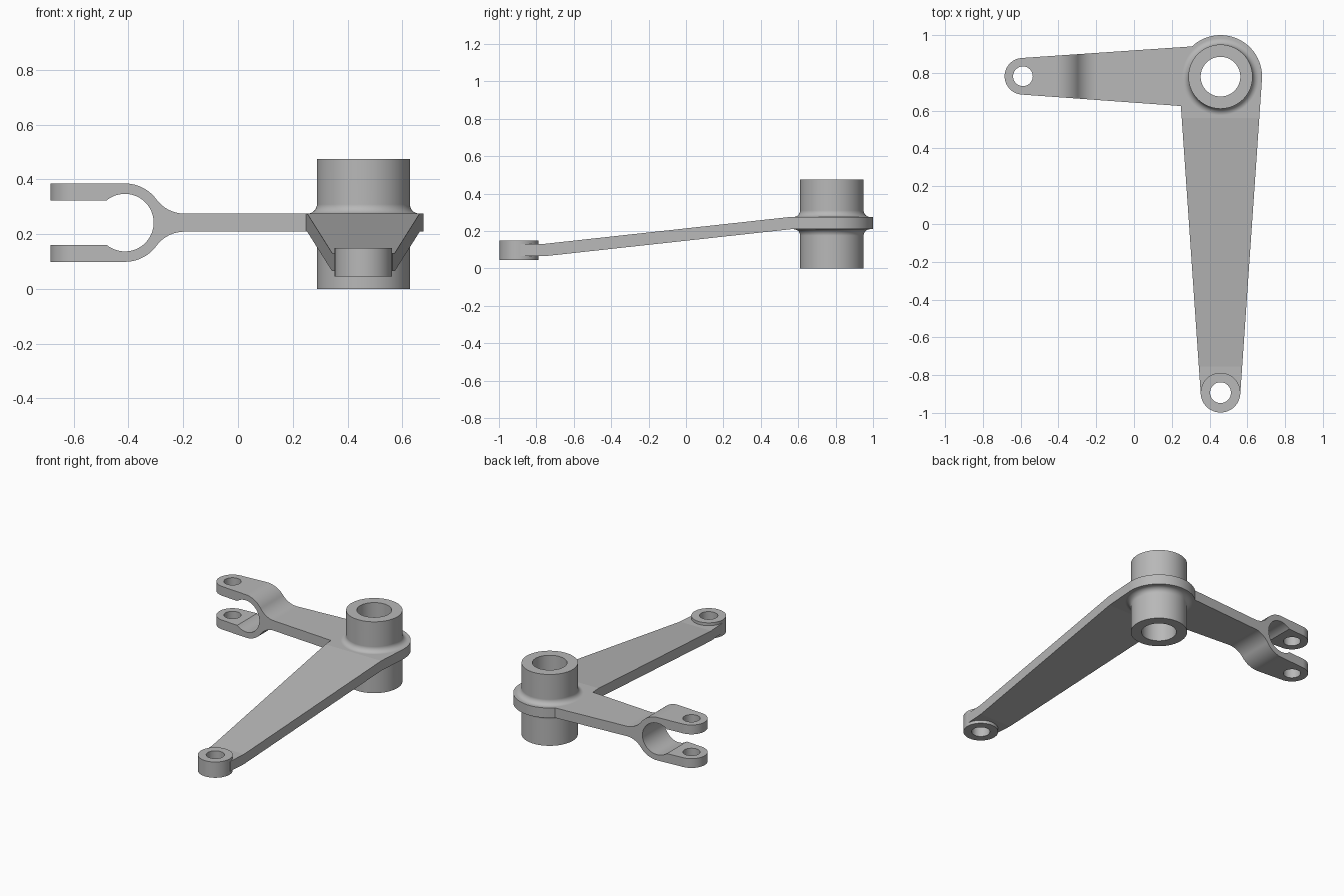
import bpy, bmesh
from math import sin, cos, pi, radians, asin, atan2, hypot
from mathutils import Matrix, Vector

if "Cube" in bpy.data.objects:
    bpy.data.objects.remove(bpy.data.objects["Cube"], do_unlink=True)

SEG = 96
HUB, LONG_END, FORK_END = (0.458, 0.78), (0.458, -0.893), (-0.588, 0.782)
LOW, HIGH = 0.209, 0.275          # plate faces
MID = (LOW + HIGH) / 2

metal = bpy.data.materials.new("plain grey metal")
metal.use_nodes = True
grey = (0.48, 0.48, 0.48, 1)
metal.diffuse_color = grey
metal.node_tree.nodes["Principled BSDF"].inputs["Base Color"].default_value = grey


def finish(bm, name):
    bmesh.ops.recalc_face_normals(bm, faces=bm.faces[:])
    mesh = bpy.data.meshes.new(name)
    bm.to_mesh(mesh)
    bm.free()
    mesh.materials.append(metal)
    obj = bpy.data.objects.new(name, mesh)
    bpy.context.collection.objects.link(obj)
    return obj


def add_cylinder(bm, centre, r, z0, z1):
    bmesh.ops.create_cone(bm, cap_ends=True, segments=SEG, radius1=r, radius2=r, depth=z1 - z0,
                          matrix=Matrix.Translation((*centre, (z0 + z1) / 2)))


def cylinder(name, centre, r, z0, z1):
    bm = bmesh.new()
    add_cylinder(bm, centre, r, z0, z1)
    return finish(bm, name)


def tapered_outline(name, c1, r1, c2, r2):
    """Tall prism wrapped around two circles."""
    bm = bmesh.new()
    add_cylinder(bm, c1, r1, -0.2, 0.7)
    add_cylinder(bm, c2, r2, -0.2, 0.7)
    hull = bmesh.ops.convex_hull(bm, input=bm.verts[:])
    loose = set(hull["geom_interior"]) | set(hull["geom_unused"])
    bmesh.ops.delete(bm, geom=[v for v in loose if isinstance(v, bmesh.types.BMVert)], context='VERTS')
    flat = [f for f in bm.faces if len({round(v.co.z, 3) for v in f.verts}) == 1]
    inner = [f for f in flat if -0.19 < f.calc_center_median().z < 0.69]
    bmesh.ops.delete(bm, geom=inner, context='FACES')
    bmesh.ops.dissolve_limit(bm, angle_limit=0.001, verts=bm.verts[:], edges=bm.edges[:])
    return finish(bm, name)


def extrusion(name, points, direction):
    bm = bmesh.new()
    face = bm.faces.new([bm.verts.new(p) for p in points])
    new = bmesh.ops.extrude_face_region(bm, geom=[face])["geom"]
    bmesh.ops.translate(bm, vec=Vector(direction), verts=[v for v in new if isinstance(v, bmesh.types.BMVert)])
    return finish(bm, name)


def arc(cx, cz, r, a0, a1, n):
    return [(cx + r * cos(a0 + (a1 - a0) * i / n), cz + r * sin(a0 + (a1 - a0) * i / n))
            for i in range(n + 1)]


def combine(target, tool, operation):
    mod = target.modifiers.new(operation, 'BOOLEAN')
    mod.operation, mod.solver, mod.object = operation, 'EXACT', tool
    bpy.context.view_layer.objects.active = target
    bpy.ops.object.modifier_apply(modifier=mod.name)
    bpy.data.objects.remove(tool, do_unlink=True)


# Long arm with the hub disc: side profile trimmed to the tapered outline
drop = 0.144
upper = [(1.1, HIGH), (0.56, HIGH), (-0.755, HIGH - drop), (-0.886, HIGH - drop)]
lower = [(y, z - (HIGH - LOW)) for y, z in reversed(upper)]
arm = extrusion("lever_arm", [(0, y, z) for y, z in upper + lower], (1, 0, 0))
combine(arm, tapered_outline("long_outline", HUB, 0.22, LONG_END, 0.105), 'INTERSECT')

# Fork arm: rounded yoke blending into a flat bar
RX, RO, RI, GAP = -0.413, 0.143, 0.105, 0.081
half = HIGH - MID
BX = -0.195
R = ((BX - RX) ** 2 + half ** 2 - RO ** 2) / (2 * (RO - half))
blend = atan2(half + R, BX - RX)
outer = [(-0.75, RO)] + arc(RX, 0, RO, pi / 2, blend, 20)
outer += arc(BX, half + R, R, pi + blend, 1.5 * pi, 20)[1:] + [(0.40, half)]
mirror = [(x, -z) for x, z in reversed(outer)]
open_angle = pi - asin(GAP / RI)
inner = [(-0.75, -GAP)] + arc(RX, 0, RI, -open_angle, open_angle, 80) + [(-0.75, GAP)]
fork = extrusion("fork_arm", [(x, 0.4, MID + z) for x, z in outer + mirror + inner], (0, 0.7, 0))
combine(fork, tapered_outline("fork_outline", HUB, 0.17, FORK_END, 0.097), 'INTERSECT')

# Hub: turned sleeve with fillets meeting the disc
F, HR = 0.034, 0.17
profile = [(0, 0), (HR, 0)] + arc(HR + F, LOW - F, F, pi, pi / 2, 20)
profile += arc(HR + F, HIGH + F, F, 1.5 * pi, pi, 20) + [(HR, 0.475), (0, 0.475)]
bm = bmesh.new()
verts = [bm.verts.new((HUB[0] + r, HUB[1], z)) for r, z in profile]
edges = [bm.edges.new(pair) for pair in zip(verts, verts[1:])]
bmesh.ops.spin(bm, geom=verts + edges, cent=(*HUB, 0), axis=(0, 0, 1), angle=2 * pi, steps=SEG)
bmesh.ops.remove_doubles(bm, verts=bm.verts[:], dist=0.0001)
hub = finish(bm, "hub")

# Join the parts, then drill the holes
combine(arm, fork, 'UNION')
combine(arm, hub, 'UNION')
combine(arm, cylinder("end_boss", LONG_END, 0.105, 0.045, 0.15), 'UNION')
for centre, r in ((HUB, 0.105), (LONG_END, 0.055), (FORK_END, 0.052)):
    combine(arm, cylinder("drill", centre, r, -0.1, 0.6), 'DIFFERENCE')

# Smooth curved faces, keep machined edges crisp
bpy.ops.object.select_all(action='DESELECT')
arm.select_set(True)
bpy.context.view_layer.objects.active = arm
bpy.ops.object.shade_smooth_by_angle(angle=radians(5.5))
normals = arm.modifiers.new("even_normals", 'WEIGHTED_NORMAL')
normals.keep_sharp = True
